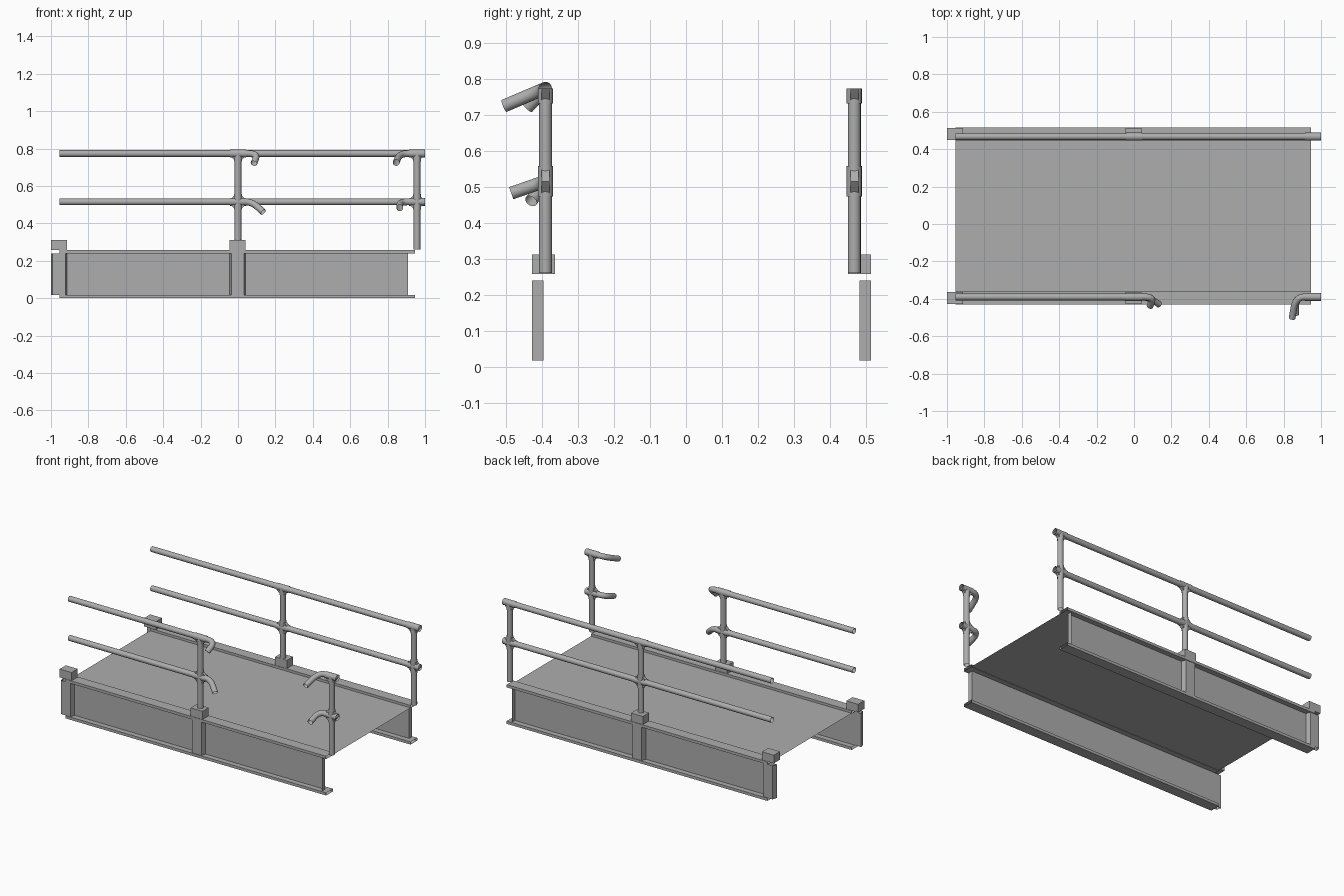
import bpy, bmesh, math
from mathutils import Vector

cube = bpy.data.objects.get("Cube")
if cube:
    bpy.data.objects.remove(cube, do_unlink=True)

steel = bpy.data.materials.new("grey_steel")
steel.use_nodes = True
GREY = (0.42, 0.42, 0.42, 1)
steel.diffuse_color = GREY
steel.node_tree.nodes["Principled BSDF"].inputs["Base Color"].default_value = GREY


def finish(name, bm, smooth=False):
    mesh = bpy.data.meshes.new(name)
    bm.to_mesh(mesh)
    bm.free()
    obj = bpy.data.objects.new(name, mesh)
    bpy.context.collection.objects.link(obj)
    mesh.materials.append(steel)
    for p in mesh.polygons:
        p.use_smooth = smooth
    return obj


def box(name, x, y, z, open_ends=False):
    """Box from ranges; open_ends drops the faces across x."""
    bm = bmesh.new()
    bmesh.ops.create_cube(bm, size=1)
    for v in bm.verts:
        v.co = [r[0] + (c + 0.5) * (r[1] - r[0]) for c, r in zip(v.co, (x, y, z))]
    if open_ends:
        bm.normal_update()
        ends = [f for f in bm.faces if abs(f.normal.x) > 0.9]
        bmesh.ops.delete(bm, geom=ends, context='FACES_ONLY')
    return finish(name, bm)


def sheet(name, *corners):
    bm = bmesh.new()
    bm.faces.new([bm.verts.new(c) for c in corners])
    return finish(name, bm)


def prism(name, points, y, half):
    """Outline in x and z, extruded across y."""
    bm = bmesh.new()
    face = bm.faces.new([bm.verts.new((px, y - half, pz)) for px, pz in points])
    new = bmesh.ops.extrude_face_region(bm, geom=[face])["geom"]
    bmesh.ops.translate(bm, vec=(0, 2 * half, 0),
                        verts=[v for v in new if isinstance(v, bmesh.types.BMVert)])
    bmesh.ops.recalc_face_normals(bm, faces=bm.faces)
    return finish(name, bm)


def tube(name, path, r, sides=16):
    """Open-ended pipe swept along a path."""
    path = [Vector(p) for p in path]
    bm = bmesh.new()
    rings = []
    normal = None
    for i, p in enumerate(path):
        t = (path[min(i + 1, len(path) - 1)] - path[max(i - 1, 0)]).normalized()
        if normal is None:
            normal = t.orthogonal()
        normal = (normal - t * normal.dot(t)).normalized()
        side = t.cross(normal)
        rings.append([bm.verts.new(p + r * (math.cos(a) * normal + math.sin(a) * side))
                      for a in (2 * math.pi * k / sides for k in range(sides))])
    for a, b in zip(rings, rings[1:]):
        for k in range(sides):
            j = (k + 1) % sides
            bm.faces.new((a[k], a[j], b[j], b[k]))
    return finish(name, bm, True)


def bend(name, start, corner, tip):
    """Straight stub that curves round a corner towards its tip."""
    s, c, t = Vector(start), Vector(corner), Vector(tip)
    a, b = c.lerp(s, 0.5), c.lerp(t, 0.5)
    curve = [a.lerp(c, u).lerp(c.lerp(b, u), u) for u in (k / 6 for k in range(7))]
    tube(name, [s] + curve + [t], R)


R, SLEEVE = 0.018, 0.021
TOP, MID, BASE = 0.773, 0.515, 0.26
X0, X1, POST_X = -0.955, 0.945, 0.957
FLANGE, HALF = 0.018, 0.035

# Side girders: flanges, web, end plate, stiffeners and post sockets
for label, web_y, out in (("front", -0.396, -1), ("back", 0.482, 1)):
    ys = (web_y - HALF, web_y + HALF)
    outer = web_y + out * 0.031
    for part, z in (("bottom", 0), ("top", 0.24)):
        box(f"{label}_{part}_flange", (X0, X1), ys, (z, z + FLANGE), True)
    sheet(f"{label}_web", (X0, web_y, FLANGE), (0.91, web_y, FLANGE),
          (0.91, web_y, 0.24), (X0, web_y, 0.24))
    sheet(f"{label}_end_plate", (0.91, web_y, FLANGE), (0.91, outer, FLANGE),
          (0.91, outer, 0.24), (0.91, web_y, 0.24))
    for place, x in (("end", -0.957), ("middle", -0.002)):
        # Stiffener with slanted sides
        bm = bmesh.new()
        plan = [(x - 0.043, web_y), (x - 0.034, outer), (x + 0.034, outer), (x + 0.043, web_y)]
        cols = [[bm.verts.new((px, py, z)) for z in (FLANGE, 0.24)] for px, py in plan]
        for a, b in zip(cols, cols[1:] + cols[:1]):
            bm.faces.new((a[0], b[0], b[1], a[1]))
        bmesh.ops.recalc_face_normals(bm, faces=bm.faces)
        finish(f"{label}_{place}_stiffener", bm)
        box(f"{label}_{place}_socket", (x - 0.043, x + 0.043),
            (web_y - 0.032, web_y + 0.032), (0.258, 0.312))

# Deck sheet
sheet("deck", (X0, -0.396, 0.242), (X1, -0.396, 0.242), (X1, 0.482, 0.242), (X0, 0.482, 0.242))

# Railings: posts, rails and junction fittings
for label, y, rail_end in (("front", -0.39, 0), ("back", 0.467, 1)):
    for place, x in (("middle", 0), ("end", POST_X)):
        tube(f"{label}_{place}_post", [(x, y, BASE), (x, y, TOP)], R)
        tube(f"{label}_{place}_lower_sleeve", [(x, y, MID - 0.042), (x, y, MID + 0.042)], SLEEVE)
        tube(f"{label}_{place}_upper_sleeve", [(x, y, TOP - 0.042), (x, y, TOP)], SLEEVE)
        for z in (MID, TOP):
            tube(f"{label}_{place}_rail_sleeve", [(x - 0.043, y, z), (x + 0.043, y, z)], SLEEVE)
            outline = [(x - 0.055, z), (x, z - 0.055), (x + 0.055, z)]
            if x:
                outline[2] = (x + 0.043, z)
            if z == MID:
                outline.append((x, z + 0.055))
            prism(f"{label}_{place}_gusset", outline, y, 0.011)
    for part, z in (("lower", MID), ("upper", TOP)):
        tube(f"{label}_{part}_rail", [(X0, y, z), (rail_end, y, z)], R)

# Bent stubs either side of the gap in the front railing
bend("upper_left_stub", (0, -0.39, TOP), (0.105, -0.39, TOP), (0.085, -0.44, 0.72))
bend("lower_left_stub", (0, -0.39, MID), (0.075, -0.39, MID), (0.135, -0.43, 0.46))
bend("upper_right_stub", (POST_X, -0.39, TOP), (0.865, -0.39, TOP), (0.845, -0.505, 0.724))
bend("lower_right_stub", (POST_X, -0.39, MID), (0.865, -0.39, MID), (0.865, -0.485, 0.482))
